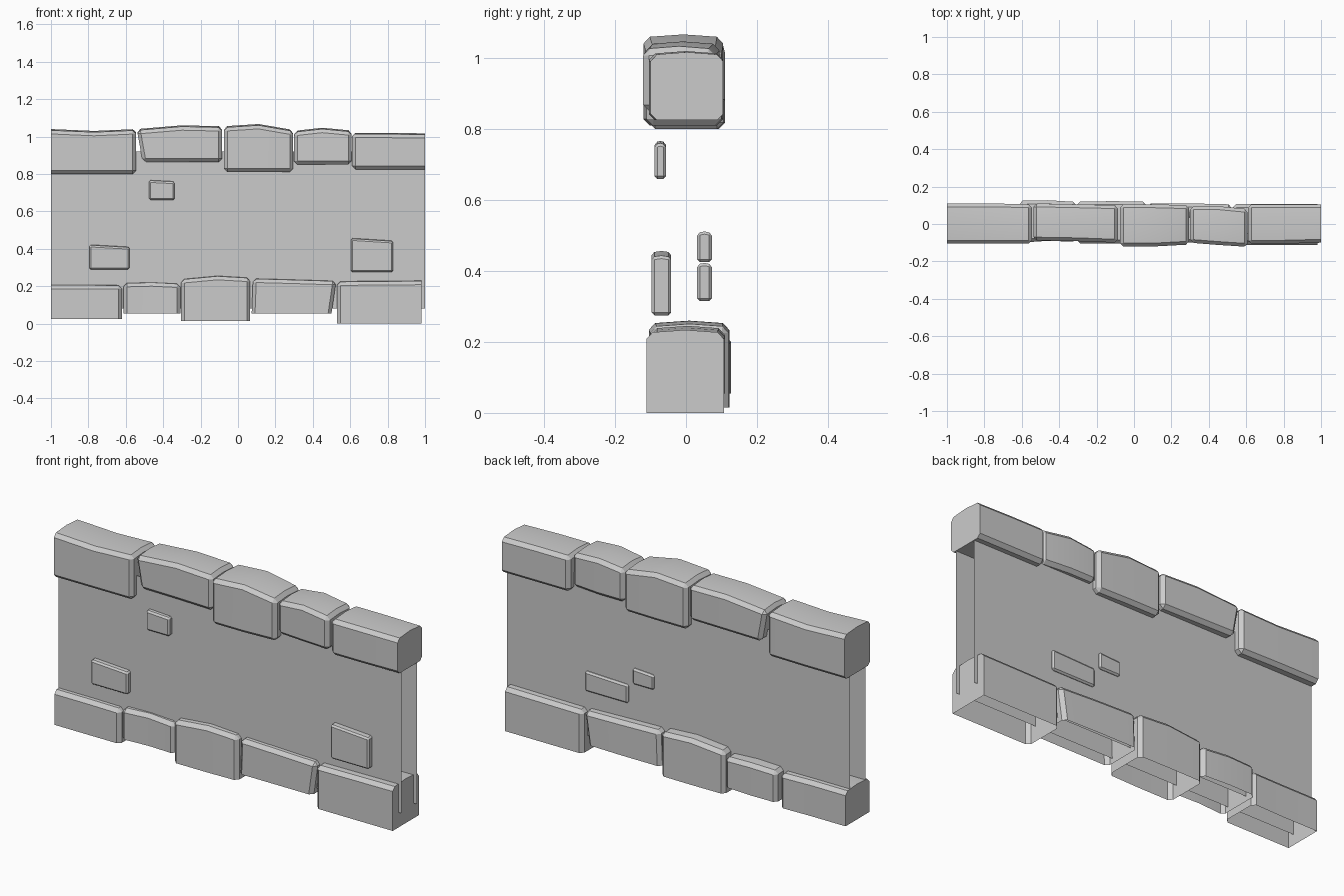
import bpy, bmesh

if "Cube" in bpy.data.objects:
    bpy.data.objects.remove(bpy.data.objects["Cube"])


def finish(bm, name):
    me = bpy.data.meshes.new(name)
    bm.to_mesh(me)
    bm.free()
    ob = bpy.data.objects.new(name, me)
    bpy.context.collection.objects.link(ob)
    bpy.ops.object.select_all(action='DESELECT')
    ob.select_set(True)
    bpy.context.view_layer.objects.active = ob
    bpy.ops.object.shade_smooth_by_angle(angle=0.5)
    return ob


# A stone is lofted through sections: (x at top, x at bottom, z top, y front, y back)
def stone(name, sections, z0, bevel=0.018, crown=0.008, open_side=None):
    bm = bmesh.new()
    rings = []
    for xt, xb, zt, yf, yb in sections:
        ym = (yf + yb) / 2
        pts = [(xb, yf, z0), (xt, yf, zt - crown), (xt, ym, zt),
               (xt, yb, zt - crown), (xb, yb, z0)]
        rings.append([bm.verts.new(p) for p in pts])
    skip = {"bottom": 4, "back": 3, "front": 0}.get(open_side)
    for a, b in zip(rings, rings[1:]):
        for i in range(5):
            if i != skip:
                j = (i + 1) % 5
                bm.faces.new((a[i], a[j], b[j], b[i]))
    bm.faces.new(rings[0])
    bm.faces.new(rings[-1][::-1])
    bmesh.ops.recalc_face_normals(bm, faces=bm.faces)
    # Wall ends stay square; all other hard edges are chamfered
    edges = [e for e in bm.edges if len(e.link_faces) == 2
             and e.calc_face_angle() > 0.6
             and not all(abs(v.co.x) > 0.97 for v in e.verts)]
    bmesh.ops.bevel(bm, geom=edges, offset=bevel, segments=1, profile=0.5,
                    affect='EDGES', clamp_overlap=True)
    return finish(bm, name)


# Front and back wall sheets, open at the ends
for name, y, s in (("wall_front", -0.065, 1), ("wall_back", 0.062, -1)):
    bm = bmesh.new()
    vs = [bm.verts.new((x * s, y, z)) for x, z in
          ((-1, 0.08), (1, 0.08), (1, 0.92), (-1, 0.92))]
    bm.faces.new(vs)
    finish(bm, name)

# Capping stones
caps = [
    ([(-1, -1, 1.04, -.105, .11), (-.77, -.77, 1.03, -.105, .11),
      (-.545, -.545, 1.04, -.105, .105)], 0.80),
    ([(-.54, -.51, 1.04, -.088, .11), (-.30, -.30, 1.06, -.092, .105),
      (-.085, -.085, 1.055, -.10, .10)], 0.865),
    ([(-.075, -.075, 1.055, -.12, .105), (.11, .11, 1.067, -.12, .105),
      (.295, .295, 1.035, -.11, .10)], 0.81),
    ([(.30, .30, 1.03, -.10, .095), (.45, .45, 1.047, -.112, .095),
      (.608, .608, 1.032, -.122, .08)], 0.85),
    ([(.61, .61, 1.02, -.105, .105), (.8, .8, 1.02, -.105, .105),
      (1, 1, 1.017, -.10, .105)], 0.825),
]
for i, (sec, z0) in enumerate(caps):
    stone(f"cap_stone_{i + 1}", sec, z0)

# Base stones, open underneath
bases = [
    ([(-1, -1, .212, -.10, .10), (-.8, -.8, .212, -.10, .10),
      (-.62, -.62, .21, -.10, .105)], 0.025),
    ([(-.612, -.612, .222, -.10, .125), (-.46, -.46, .226, -.09, .127),
      (-.308, -.308, .218, -.095, .118)], 0.055),
    ([(-.305, -.305, .242, -.105, .12), (-.11, -.11, .26, -.105, .122),
      (.065, .065, .25, -.10, .12)], 0.015),
    ([(.08, .073, .246, -.10, .11), (.30, .30, .24, -.10, .11),
      (.525, .50, .233, -.10, .105)], 0.055),
    ([(.53, .53, .23, -.112, .107), (.75, .75, .232, -.112, .107),
      (.98, .98, .234, -.112, .107)], 0.0),
]
for i, (sec, z0) in enumerate(bases):
    stone(f"base_stone_{i + 1}", sec, z0, open_side="bottom")

# Loose facing stones: x0, x1, z0, z top at x0, z top at x1, y front, y back
facing = [
    (-.475, -.34, .66, .767, .76, -.089, -.056, "back"),
    (-.795, -.58, .29, .422, .41, -.092, -.045, "back"),
    (.605, .828, .275, .457, .443, -.097, -.042, "back"),
    (.29, .54, .315, .415, .423, .031, .073, "front"),
    (.14, .262, .425, .505, .512, .031, .073, "front"),
]
for i, (x0, x1, z0, za, zb, yf, yb, side) in enumerate(facing):
    stone(f"facing_stone_{i + 1}", [(x0, x0, za, yf, yb), (x1, x1, zb, yf, yb)],
          z0, bevel=0.008, crown=0.004)
